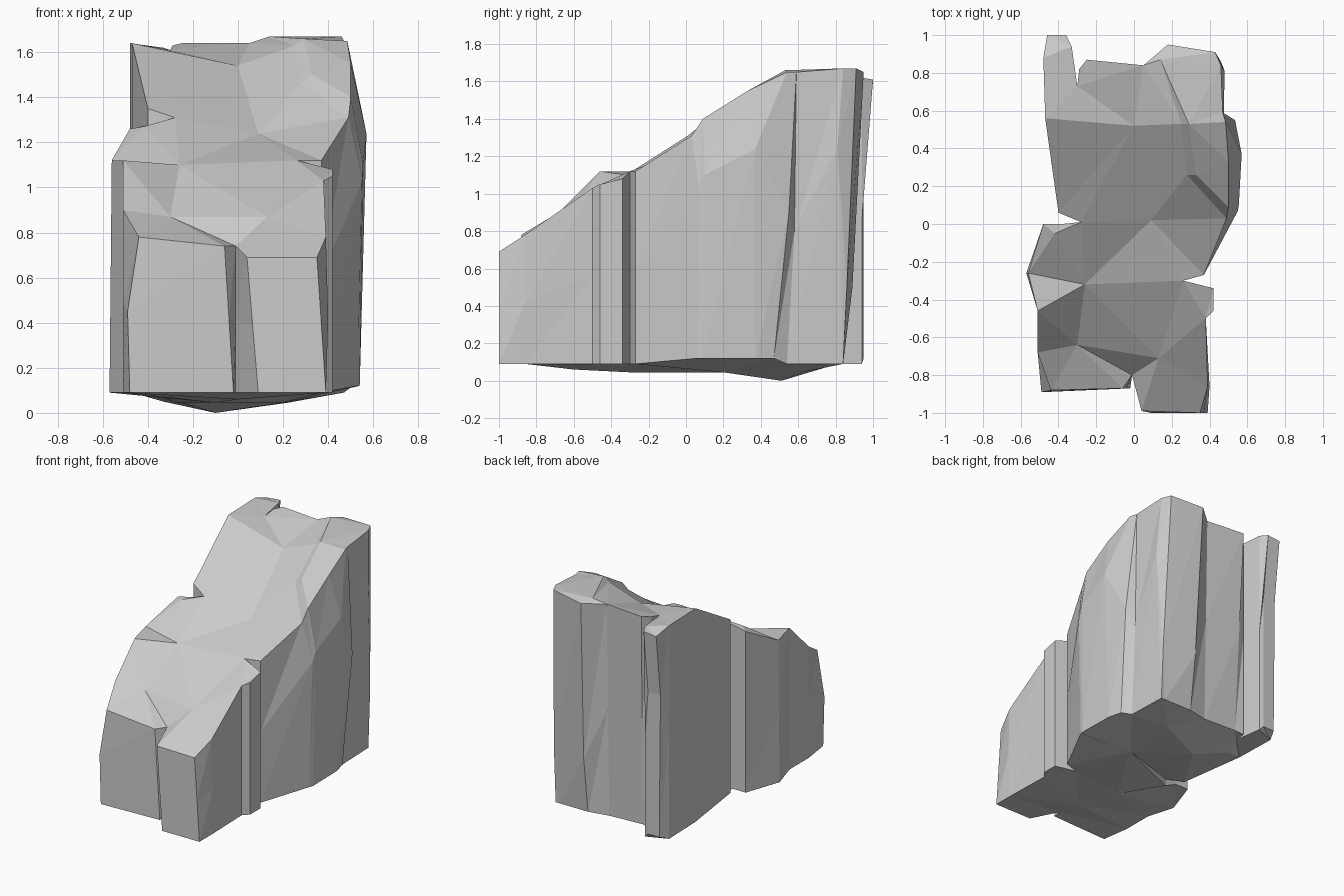
import bpy, bmesh
from mathutils import Vector
from mathutils.geometry import delaunay_2d_cdt

# Upper rim of the rock, counter-clockwise from the front left corner
RIM = [
    (-.44, -.88, .78), (-.06, -.87, .74), (-.01, -.80, .74), (.04, -.99, .69),
    (.35, -1, .69), (.39, -.86, .78), (.38, -.50, 1.03), (.42, -.46, 1.05),
    (.42, -.34, 1.08), (.26, -.30, 1.12), (.37, -.27, 1.12), (.49, .03, 1.31),
    (.50, .09, 1.40), (.50, .33, 1.55), (.485, .54, 1.65), (.47, .59, 1.65),
    (.46, .84, 1.67), (.43, .91, 1.67), (.18, .95, 1.65), (.05, .84, 1.64),
    (-.25, .87, 1.64), (-.29, .82, 1.63), (-.30, .73, 1.61), (-.33, .94, 1.62),
    (-.36, 1, 1.61), (-.46, 1, 1.60), (-.48, .88, 1.64), (-.47, .56, 1.64),
    (-.40, .06, 1.35), (-.28, .01, 1.31), (-.38, 0, 1.28), (-.48, 0, 1.26),
    (-.56, -.26, 1.12), (-.51, -.46, 1.12), (-.51, -.68, .90),
]
# Wall bulges, by rim index: halfway down, and at the foot
MID = {
    0: (-.49, -.89, .45), 5: (.40, -.86, .42), 11: (.55, .07, 1.03),
    12: (.555, .10, 1.10), 13: (.57, .37, 1.24), 14: (.535, .55, .90),
    15: (.475, .58, .80), 16: (.48, .81, 1.25), 17: (.46, .86, .50),
    18: (.20, .89, .50), 24: (-.36, .95, 1.15), 25: (-.46, .95, 1.15),
}
FOOT = {
    0: (-.48, -.89, .09), 1: (-.02, -.87, .09), 3: (.09, -1, .09),
    4: (.39, -1, .09), 11: (.53, .06, .12), 12: (.54, .09, .12),
    13: (.535, .37, .12), 14: (.51, .47, .12), 15: (.47, .54, .09),
    17: (.43, .84, .09), 18: (.20, .84, .09), 19: (.05, .81, .09),
    20: (-.22, .81, .10), 24: (-.36, .95, .12), 25: (-.45, .95, .12),
    32: (-.57, -.26, .09),
}
# Facet corners inside the sloping top and the underside
TOP = [(-.30, -.64, .87), (-.26, -.32, 1.10), (.09, .02, 1.24), (.13, -.71, .87),
       (0, .52, 1.54), (.28, .26, 1.46), (.25, .53, 1.63), (.33, .26, 1.50),
       (.29, .53, 1.66), (.14, .87, 1.67), (-.42, -.05, 1.27)]
UNDER = [(-.10, .51, 0), (.20, .20, .045), (-.28, 0, .045), (.22, .62, .045),
         (-.10, -.30, .045), (0, -.60, .06), (-.33, .62, .05)]

n = len(RIM)
bm = bmesh.new()


def face(vs):
    if len(set(vs)) == len(vs) and not bm.faces.get(vs):
        bm.faces.new(vs)


def cap(ring, inner, creases=(), flip=False):
    """Triangulate a ring with inner facet corners; creases are forced edges."""
    vs = ring + [bm.verts.new(p) for p in inner]
    out = delaunay_2d_cdt([Vector(v.co[:2]) for v in vs], list(creases),
                          [list(range(n))], 1, 1e-5)
    pick = []
    for p, src in zip(out[0], out[3]):
        pick.append(vs[src[0]] if src else bm.verts.new((p.x, p.y, vs[0].co.z)))
    for f in out[2]:
        face([pick[i] for i in (reversed(f) if flip else f)])


# Walls: rim, middle and foot rings
rim = [bm.verts.new(p) for p in RIM]
foot_pts = [FOOT.get(i, (x, y, .09)) for i, (x, y, z) in enumerate(RIM)]
mid = []
for i, (r, f) in enumerate(zip(RIM, foot_pts)):
    mid.append(bm.verts.new(MID.get(i, (Vector(r) + Vector(f)) / 2)))
foot = [bm.verts.new(p) for p in foot_pts]
for hi, lo in ((rim, mid), (mid, foot)):
    for i in range(n):
        j = (i + 1) % n
        face([lo[i], lo[j], hi[j]])
        face([lo[i], hi[j], hi[i]])

# Stepped top with its right-hand ledge, and the shallow underside
cap(rim, TOP, [(19, n + 6), (n + 6, n + 5), (n + 5, 11), (n + 9, n + 8),
               (n + 8, n + 7), (n + 7, 12), (2, n + 3), (9, n + 2), (19, n + 4),
               (34, n), (33, n + 1)])
cap(foot, UNDER, flip=True)

bmesh.ops.recalc_face_normals(bm, faces=bm.faces)
bmesh.ops.dissolve_limit(bm, angle_limit=.02, verts=bm.verts, edges=bm.edges)
mesh = bpy.data.meshes.new("cliff_rock")
bm.to_mesh(mesh)
bm.free()
bpy.context.collection.objects.link(bpy.data.objects.new("cliff_rock", mesh))
